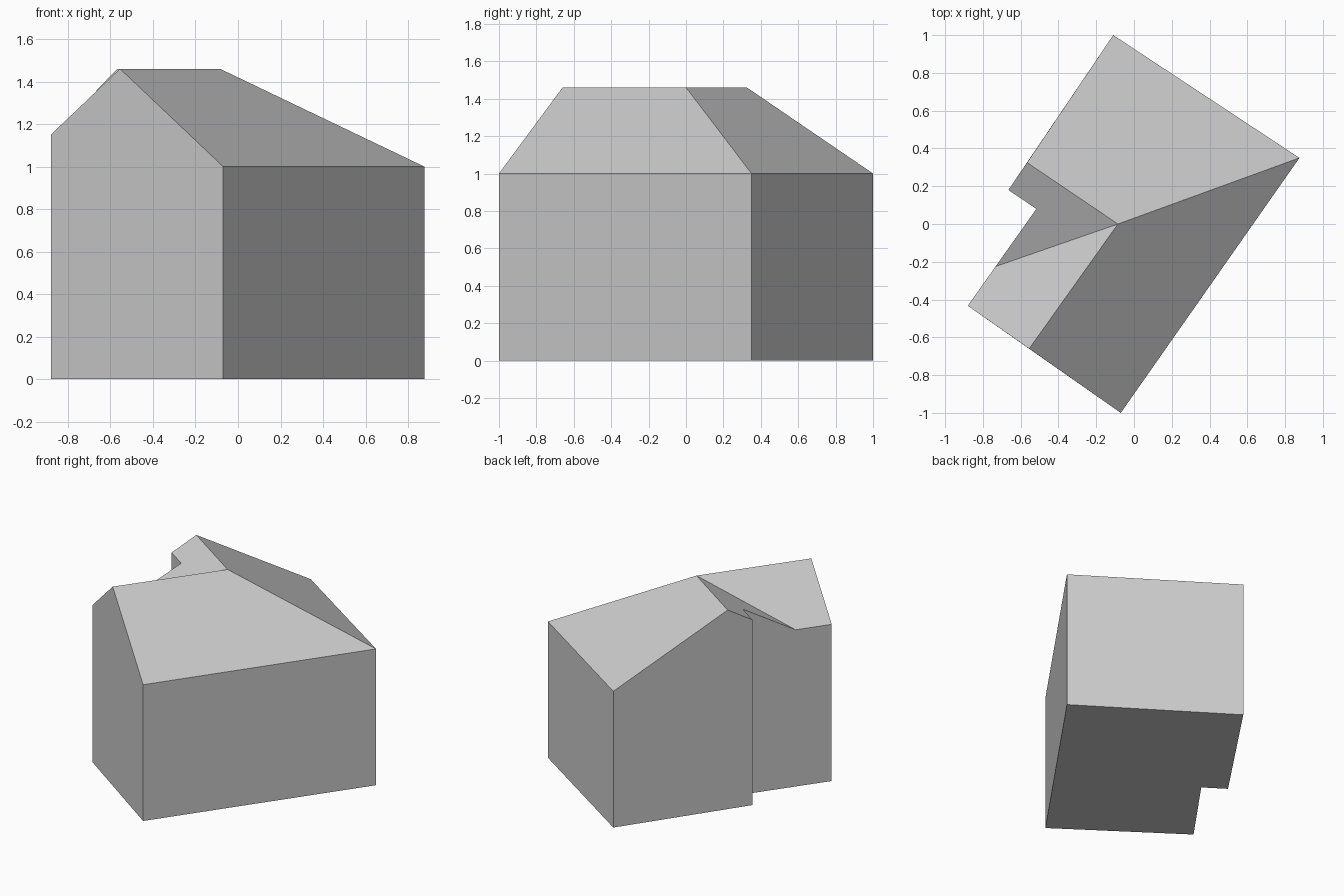
import bpy
import bmesh

cube = bpy.data.objects.get("Cube")
if cube:
    bpy.data.objects.remove(cube, do_unlink=True)

# Single plain grey for the whole building
grey = bpy.data.materials.new("plain_grey")
grey.use_nodes = True
colour = (0.6, 0.6, 0.6, 1)
grey.diffuse_color = colour
grey.node_tree.nodes["Principled BSDF"].inputs["Base Color"].default_value = colour

# Key levels and the named corners of the roof outline, ridges and valley
EAVE, LOW_EAVE, NOTCH_EAVE, RIDGE = 1.0, 1.15, 1.36, 1.46
points = {
    "south": (-0.07, -1.0, EAVE),
    "east": (0.876, 0.35, EAVE),
    "north": (-0.11, 1.0, EAVE),
    "north_gable": (-0.566, 0.325, RIDGE),
    "north_west": (-0.665, 0.18, NOTCH_EAVE),
    "notch": (-0.517, 0.08, NOTCH_EAVE),
    "valley": (-0.733, -0.225, LOW_EAVE),
    "west": (-0.88, -0.433, LOW_EAVE),
    "south_gable": (-0.555, -0.66, RIDGE),
    "ridge_bend": (-0.085, 0.0, RIDGE),
}


def floor_point(name):
    x, y, _ = points[name]
    return (x, y, 0)


def build(name, faces):
    """Make a flat-shaded object from loops of coordinates."""
    bm = bmesh.new()
    for loop in faces:
        bm.faces.new([bm.verts.new(co) for co in loop])
    bmesh.ops.remove_doubles(bm, verts=bm.verts, dist=0.0001)
    mesh = bpy.data.meshes.new(name)
    bm.to_mesh(mesh)
    bm.free()
    mesh.materials.append(grey)
    obj = bpy.data.objects.new(name, mesh)
    bpy.context.collection.objects.link(obj)


# Walls: each runs up from the floor to the line of its top edge
wall_tops = [
    ["south", "east"],
    ["east", "north"],
    ["north", "north_gable", "north_west"],
    ["north_west", "notch"],
    ["notch", "valley", "west"],
    ["west", "south_gable", "south"],
]
walls = [
    [floor_point(top[0]), floor_point(top[-1])] + [points[p] for p in reversed(top)]
    for top in wall_tops
]
build("walls", walls)

# Floor slab closing the underside
build("floor", [[floor_point(top[0]) for top in reversed(wall_tops)]])

# Roof: two ridges meeting at a bend, with a hip outside and a valley inside
slopes = {
    "roof_south_east": ["south", "east", "ridge_bend", "south_gable"],
    "roof_north_east": ["east", "north", "north_gable", "ridge_bend"],
    "roof_south_west": ["ridge_bend", "north_gable", "north_west", "notch", "valley"],
    "roof_north_west": ["ridge_bend", "valley", "west", "south_gable"],
}
for name, outline in slopes.items():
    build(name, [[points[p] for p in outline]])
